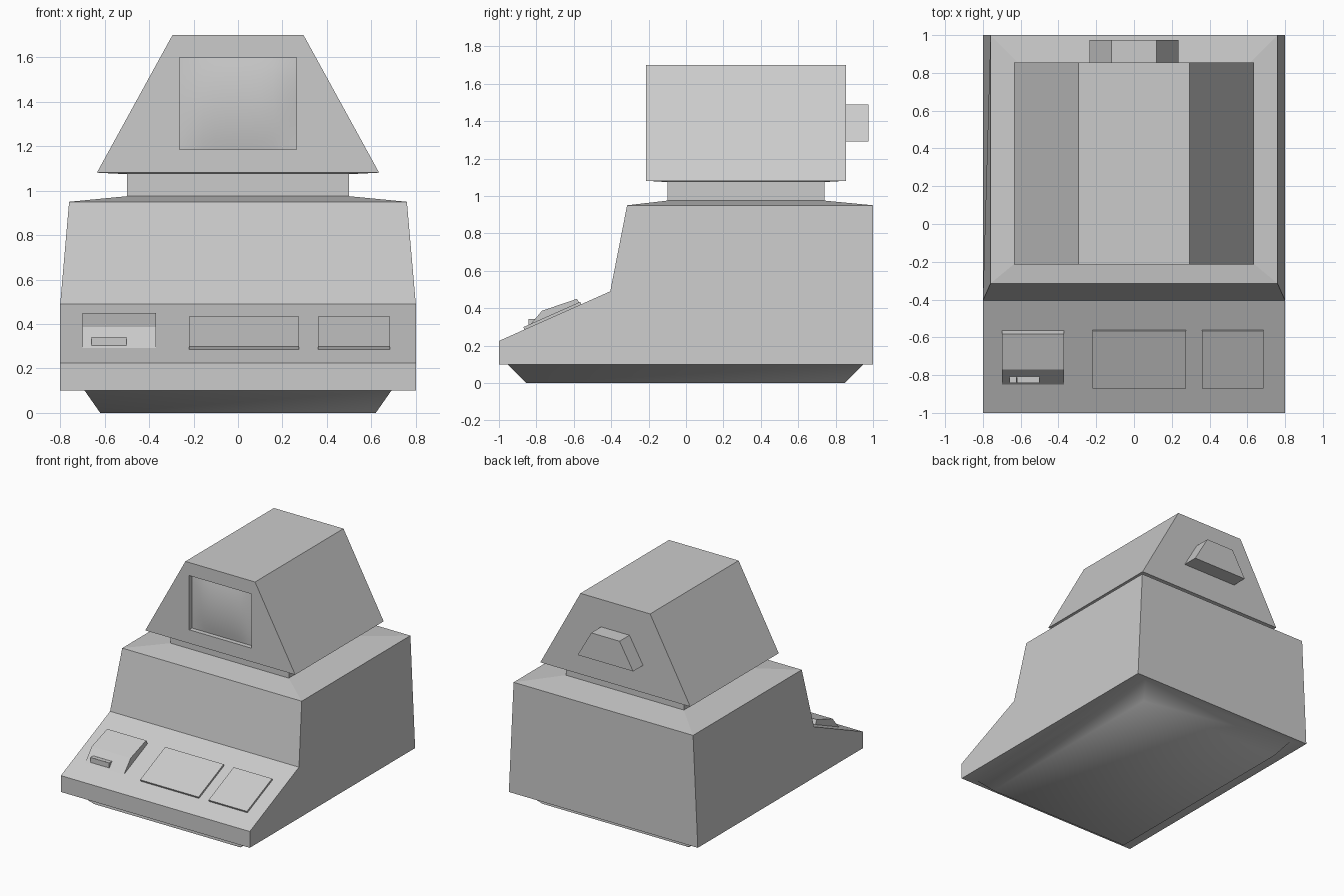
import bpy

if "Cube" in bpy.data.objects:
    bpy.data.objects.remove(bpy.data.objects["Cube"])


def loft(name, rings, start=False, end=False, skip=(), smooth=False):
    """Join rings of points; skip lists side strips left open on the last segment."""
    n = len(rings[0])
    verts = [p for r in rings for p in r]
    faces = []
    for k in range(len(rings) - 1):
        for i in range(n):
            if k == len(rings) - 2 and i in skip:
                continue
            j = (i + 1) % n
            faces.append((k * n + i, k * n + j, (k + 1) * n + j, (k + 1) * n + i))
    if start:
        faces.append(tuple(reversed(range(n))))
    if end:
        faces.append(tuple(range((len(rings) - 1) * n, len(rings) * n)))
    return make(name, verts, faces, smooth)


def make(name, verts, faces, smooth=False):
    me = bpy.data.meshes.new(name)
    me.from_pydata(verts, [], faces)
    me.update()
    for p in me.polygons:
        p.use_smooth = smooth
    ob = bpy.data.objects.new(name, me)
    bpy.context.collection.objects.link(ob)
    return ob


def rect(x0, x1, y0, y1, z0, z1=None):
    """Four corners seen from above; z1 is the height at the back edge."""
    z1 = z0 if z1 is None else z1
    return [(x0, y0, z0), (x1, y0, z0), (x1, y1, z1), (x0, y1, z1)]


def trapezoid(y, xb, xt, zb, zt):
    return [(-xb, y, zb), (-xt, y, zt), (xt, y, zt), (xb, y, zb)]


def slope(y):
    return 0.225 + (y + 1) * 0.265 / 0.595


# Main case: side profile with half-width at each point
profile = [(-1, 0.1, 0.8), (1, 0.1, 0.8), (1, 0.95, 0.76),
           (-0.315, 0.95, 0.76), (-0.405, 0.49, 0.8), (-1, 0.225, 0.8)]
loft("case", [[(s * w, y, z) for y, z, w in profile] for s in (-1, 1)],
     True, True, skip=(0, 2))

# Tapered foot and underside
loft("foot", [rect(-0.62, 0.62, -0.855, 0.85, 0),
              rect(-0.69, 0.69, -0.955, 0.95, 0.1),
              rect(-0.8, 0.8, -1, 1, 0.1)], start=True, smooth=True)

# Case top, neck and underside of the monitor
loft("neck", [rect(-0.76, 0.76, -0.315, 1, 0.95),
              rect(-0.5, 0.5, -0.1, 0.74, 0.975),
              rect(-0.5, 0.5, -0.1, 0.74, 1.074),
              rect(-0.635, 0.635, -0.215, 0.855, 1.081)])

# Monitor shell with screen recess
loft("monitor_shell", [trapezoid(-0.18, 0.263, 0.263, 1.185, 1.6),
                       trapezoid(-0.215, 0.263, 0.263, 1.185, 1.6),
                       trapezoid(-0.215, 0.635, 0.295, 1.081, 1.7),
                       trapezoid(0.855, 0.635, 0.295, 1.081, 1.7)],
     end=True, skip=(3,))

# Bulging screen
N = 10
verts, faces = [], []
for j in range(N + 1):
    for i in range(N + 1):
        u, v = 2 * i / N - 1, 2 * j / N - 1
        bulge = 0.022 * (1 - u ** 4) * (1 - v * v)
        verts.append((0.263 * u, -0.18 - bulge, 1.3925 + 0.2075 * v))
for j in range(N):
    for i in range(N):
        a = j * (N + 1) + i
        faces.append((a, a + 1, a + N + 2, a + N + 1))
make("screen", verts, faces, True)

# Box on the back of the monitor
loft("rear_housing", [trapezoid(0.855, 0.235, 0.12, 1.29, 1.49),
                      trapezoid(0.975, 0.235, 0.12, 1.29, 1.49)], end=True)

# Key panels lying on the slope
for name, x0, x1 in (("main_key_panel", -0.22, 0.275), ("number_key_panel", 0.36, 0.685)):
    y0, y1 = -0.864, -0.56
    loft(name, [rect(x0, x1, y0, y1, slope(y0), slope(y1)),
                rect(x0, x1, y0 - 0.006, y1 - 0.006, slope(y0) + 0.013, slope(y1) + 0.013)],
         end=True)

# Tape deck wedge
deck = [(-0.85, slope(-0.85)), (-0.565, slope(-0.565)), (-0.583, 0.45), (-0.77, 0.386)]
loft("tape_deck", [[(x, y, z) for y, z in deck] for x in (-0.7, -0.37)], True, True, skip=(0,))

# Tape deck keys
for i in range(4):
    x = -0.66 + i * 0.04
    loft(f"tape_key_{i + 1}", [rect(x, x + 0.039, -0.842, -0.79, 0.303),
                               rect(x, x + 0.039, -0.842, -0.79, 0.341)], True, True)
